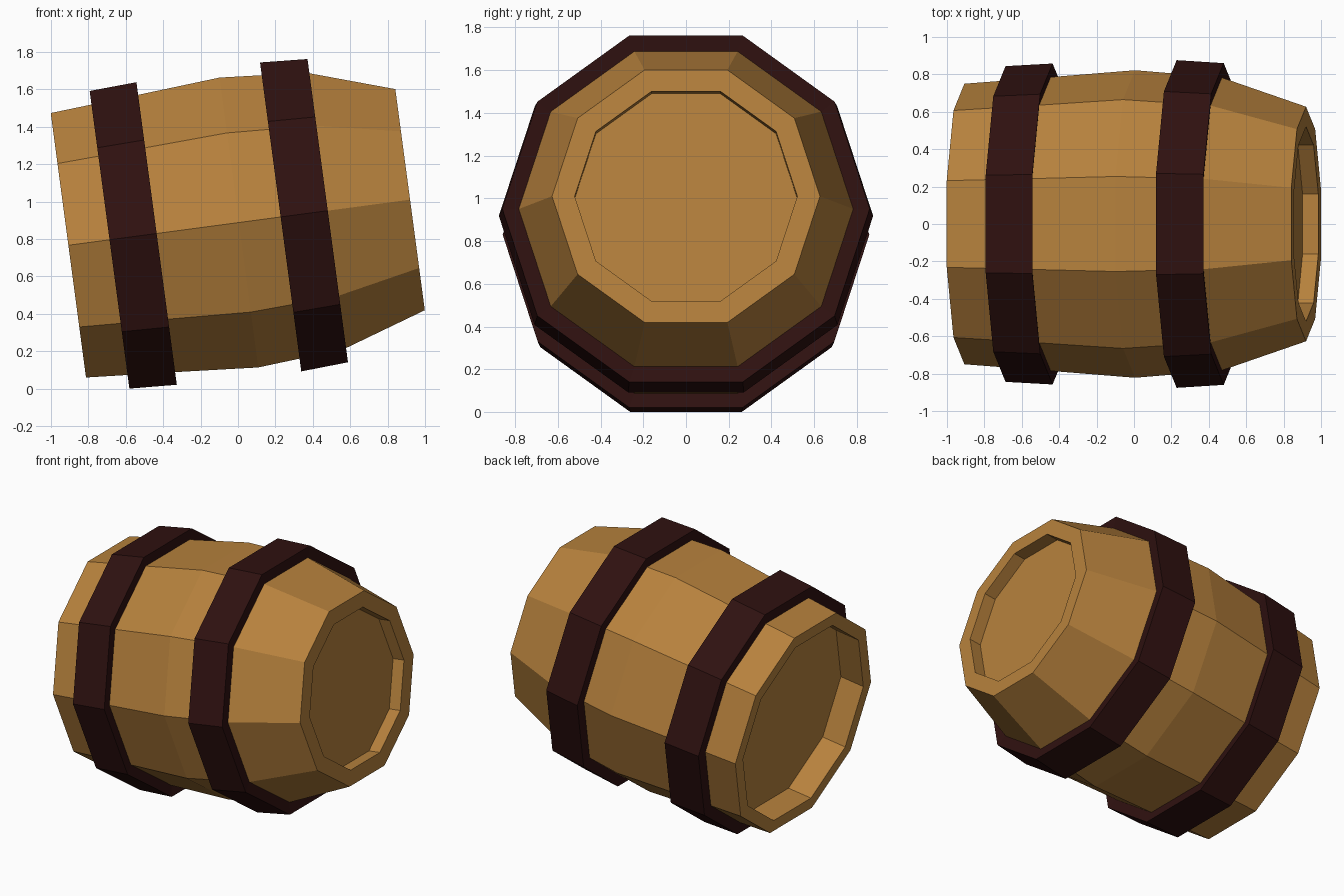
import bpy, bmesh, math

if "Cube" in bpy.data.objects:
    bpy.data.objects.remove(bpy.data.objects["Cube"])

SIDES = 10
TILT = math.radians(-7.6)
CENTRE = (0.005, 0, 0.888)


def material(name, rgb):
    m = bpy.data.materials.new(name)
    m.diffuse_color = (*rgb, 1)
    m.use_nodes = True
    m.node_tree.nodes["Principled BSDF"].inputs["Base Color"].default_value = m.diffuse_color
    return m


def lathe(name, profile, mat, closed):
    """Turn (position, radius) points about X; cap the ends unless the profile is a loop."""
    bm = bmesh.new()
    rings = []
    for s, r in profile:
        rings.append([bm.verts.new((s, r * math.cos(2 * math.pi * k / SIDES),
                                    r * math.sin(2 * math.pi * k / SIDES)))
                      for k in range(SIDES)])
    pairs = list(zip(rings, rings[1:]))
    if closed:
        pairs.append((rings[-1], rings[0]))
    else:
        bm.faces.new(rings[0])
        bm.faces.new(rings[-1])
    for a, b in pairs:
        for k in range(SIDES):
            n = (k + 1) % SIDES
            bm.faces.new((a[k], a[n], b[n], b[k]))
    bmesh.ops.recalc_face_normals(bm, faces=bm.faces)
    me = bpy.data.meshes.new(name)
    bm.to_mesh(me)
    bm.free()
    me.materials.append(mat)
    ob = bpy.data.objects.new(name, me)
    ob.location = CENTRE
    ob.rotation_euler = (0, TILT, 0)
    bpy.context.collection.objects.link(ob)
    return ob


wood = material("wood", (0.47, 0.22, 0.046))
iron = material("dark_iron", (0.028, 0.0055, 0.005))

# Barrel body: recessed lid, rim, bulging staves, rim, recessed lid
lathe("barrel_body", [
    (-0.745, 0.665), (-0.92, 0.665), (-0.92, 0.75), (-0.46, 0.785),
    (0.0, 0.822), (0.465, 0.784), (0.923, 0.627), (0.923, 0.521), (0.838, 0.521),
], wood, closed=False)

# Hoops: slightly conical rings that bite into the staves
for name, s0, s1, r0, r1, i0, i1 in (
        ("left_hoop", -0.698, -0.444, 0.844, 0.858, 0.755, 0.775),
        ("right_hoop", 0.225, 0.479, 0.876, 0.860, 0.785, 0.765)):
    lathe(name, [(s0, i0), (s0, r0), (s1, r1), (s1 - 0.012, i1)], iron, closed=True)
